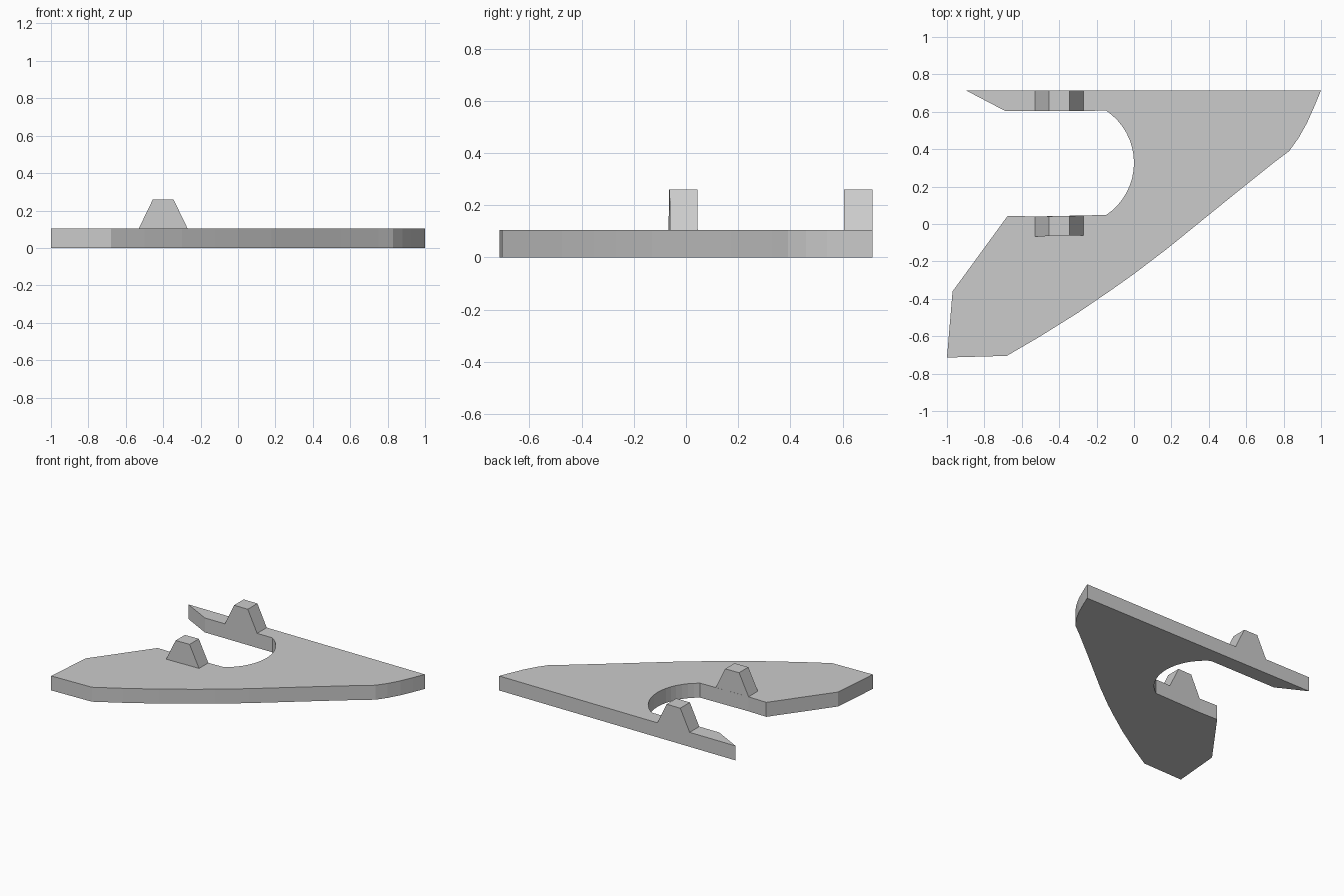
import bpy, bmesh, math
from mathutils import Vector

if "Cube" in bpy.data.objects:
    bpy.data.objects.remove(bpy.data.objects["Cube"])

T, TOP = 0.105, 0.26


def prism(name, points, direction):
    """Extrude a closed planar outline into a solid."""
    bm = bmesh.new()
    face = bm.faces.new([bm.verts.new(p) for p in points])
    ext = bmesh.ops.extrude_face_region(bm, geom=[face])
    verts = [g for g in ext["geom"] if isinstance(g, bmesh.types.BMVert)]
    bmesh.ops.translate(bm, vec=Vector(direction), verts=verts)
    bmesh.ops.recalc_face_normals(bm, faces=bm.faces)
    mesh = bpy.data.meshes.new(name)
    bm.to_mesh(mesh)
    bm.free()
    obj = bpy.data.objects.new(name, mesh)
    bpy.context.collection.objects.link(obj)
    return obj


# Flat plate with a rounded slot between its two arms
outer = [(-0.69, 0.605), (-0.90, 0.715), (1.0, 0.715), (0.965, 0.63),
         (0.925, 0.54), (0.88, 0.46), (0.83, 0.39), (0.75, 0.33),
         (0.55, 0.17), (0.35, 0.008), (0.18, -0.13), (0.0, -0.267),
         (-0.12, -0.352), (-0.30, -0.475), (-0.50, -0.60), (-0.68, -0.705),
         (-1.0, -0.714), (-0.97, -0.36), (-0.675, 0.044), (-0.53, 0.04)]
slot = []
for i in range(17):
    a = math.radians(-56 + 112 * i / 16)
    slot.append((-0.336 + 0.336 * math.cos(a), 0.327 + 0.336 * math.sin(a)))
prism("plate", [(x, y, 0) for x, y in outer + slot], (0, 0, T))

# Tapered teeth standing on each arm, flush with the arm edges
profile = [(-0.53, T), (-0.455, TOP), (-0.345, TOP), (-0.27, T)]
prism("upper_tooth", [(x, 0.605, z) for x, z in profile], (0, 0.11, 0))
prism("lower_tooth", [(x, -0.055 + 0.022 * x, z) for x, z in profile],
      (0, 0.106, 0))
